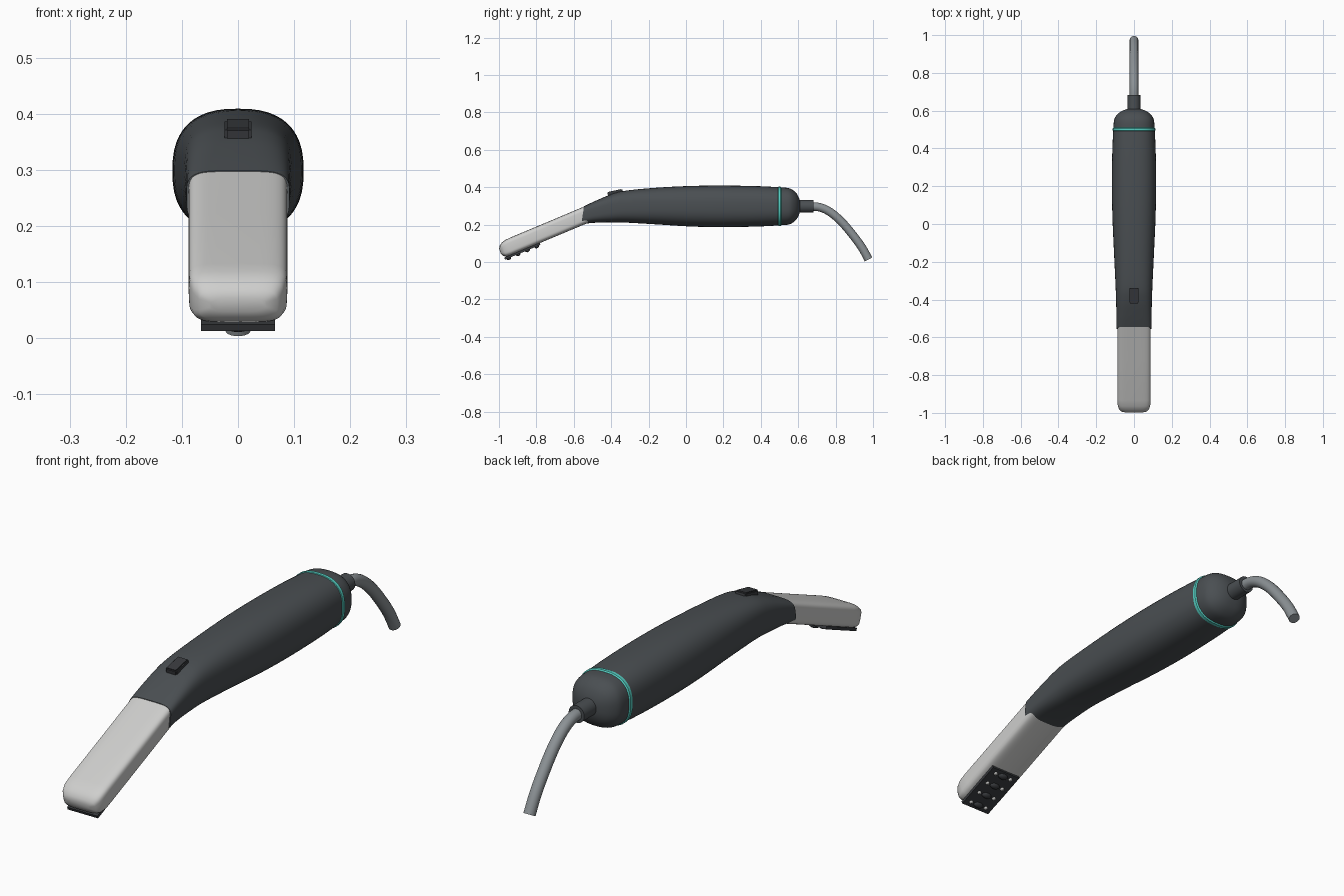
import bpy, bmesh, math
from mathutils import Vector, Matrix

if "Cube" in bpy.data.objects:
    bpy.data.objects.remove(bpy.data.objects["Cube"])


def material(name, rgb):
    m = bpy.data.materials.new(name)
    m.diffuse_color = (*rgb, 1)
    m.use_nodes = True
    m.node_tree.nodes["Principled BSDF"].inputs["Base Color"].default_value = m.diffuse_color
    return m


CHARCOAL = material("charcoal", (0.068, 0.077, 0.084))
BLACK = material("near black", (0.04, 0.043, 0.048))
LIGHT = material("light grey", (0.62, 0.62, 0.61))
TEAL = material("teal", (0.09, 0.62, 0.54))
CABLE = material("cable grey", (0.26, 0.285, 0.3))


def finish(bm, name, mat, angle=40):
    bmesh.ops.recalc_face_normals(bm, faces=bm.faces)
    me = bpy.data.meshes.new(name)
    bm.to_mesh(me)
    bm.free()
    me.materials.append(mat)
    ob = bpy.data.objects.new(name, me)
    bpy.context.collection.objects.link(ob)
    bpy.context.view_layer.objects.active = ob
    ob.select_set(True)
    bpy.ops.object.shade_smooth_by_angle(angle=math.radians(angle))
    ob.select_set(False)
    return ob


def spline(rows, steps):
    """Smoothly interpolate rows of numbers."""
    out = []
    for i in range(len(rows) - 1):
        a, b, c, d = (rows[max(0, min(len(rows) - 1, i + k))] for k in (-1, 0, 1, 2))
        for s in range(steps):
            t = s / steps
            out.append([0.5 * (2 * q + (r - p) * t + (2 * p - 5 * q + 4 * r - u) * t * t
                               + (3 * q - p - 3 * r + u) * t ** 3)
                        for p, q, r, u in zip(a, b, c, d)])
    return out + [rows[-1]]


def loft(name, mat, rows, steps=1, n=48):
    """Rows: top y, top z, bottom y, bottom z, half width, squareness."""
    bm = bmesh.new()
    rings = []
    for ty, tz, by, bz, w, e in spline(rows, steps):
        ring = []
        for k in range(n):
            a = 2 * math.pi * k / n
            c, s = math.cos(a), math.sin(a)
            u = math.copysign(abs(c) ** (2 / e), c)
            v = math.copysign(abs(s) ** (2 / e), s) / 2 + 0.5
            ring.append(bm.verts.new((w * u, by + (ty - by) * v, bz + (tz - bz) * v)))
        rings.append(ring)
    for p, q in zip(rings, rings[1:]):
        for k in range(n):
            j = (k + 1) % n
            bm.faces.new((p[k], p[j], q[j], q[k]))
    bm.faces.new(rings[0])
    bm.faces.new(rings[-1])
    return finish(bm, name, mat)


def box(name, mat, size, place, bevel=0.0):
    bm = bmesh.new()
    bmesh.ops.create_cube(bm, size=1, matrix=Matrix.Diagonal((*size, 1)))
    if bevel:
        bmesh.ops.bevel(bm, geom=bm.edges[:], offset=bevel, segments=2, affect='EDGES')
    bm.transform(place)
    return finish(bm, name, mat)


# Handle
loft("handle", CHARCOAL, [
    (-0.545, 0.299, -0.560, 0.203, 0.092, 4.0),
    (-0.48, 0.329, -0.49, 0.210, 0.093, 3.6),
    (-0.40, 0.362, -0.40, 0.212, 0.095, 3.2),
    (-0.32, 0.382, -0.32, 0.211, 0.098, 2.9),
    (-0.15, 0.398, -0.15, 0.201, 0.106, 2.6),
    (0.03, 0.407, 0.03, 0.190, 0.114, 2.5),
    (0.20, 0.409, 0.20, 0.187, 0.117, 2.5),
    (0.38, 0.406, 0.38, 0.190, 0.115, 2.5),
    (0.50, 0.400, 0.50, 0.196, 0.110, 2.5)], 5)

# Accent ring and rounded end cap
loft("accent_ring", TEAL, [
    (y, 0.401 + d, y, 0.195 - d, 0.111 + d, 2.5)
    for y, d in ((0.491, -0.003), (0.494, 0.002), (0.506, 0.002), (0.511, -0.003))])
loft("end_cap", CHARCOAL, [
    (y, 0.298 + h, y, 0.298 - h, w, 2.5) for y, h, w in (
        (0.50, 0.101, 0.109), (0.54, 0.099, 0.107), (0.565, 0.091, 0.100),
        (0.588, 0.073, 0.080), (0.602, 0.050, 0.056), (0.609, 0.028, 0.032),
        (0.611, 0.010, 0.010))], 3)

# Strain relief and cable
loft("strain_relief", CHARCOAL, [
    (y, 0.298 + r, y, 0.298 - r, r, 2.0)
    for y, r in ((0.60, 0.034), (0.683, 0.034))], n=32)
path = [Vector(p) for p in spline([
    (0, 0.66, 0.297), (0, 0.715, 0.293), (0, 0.77, 0.268), (0, 0.83, 0.217),
    (0, 0.89, 0.147), (0, 0.94, 0.079), (0, 0.976, 0.014)], 4)]
rows = []
for i, p in enumerate(path):
    t = (path[min(i + 1, len(path) - 1)] - path[max(i - 1, 0)]).normalized()
    up = Vector((0, -t.z, t.y)) * 0.0225
    a, b = p + up, p - up
    rows.append((a.y, a.z, b.y, b.z, 0.0225, 2.0))
loft("cable", CABLE, rows, n=20)

# Angled head with a rounded tip
loft("head", LIGHT, [
    (-0.50, 0.316, -0.465, 0.234, 0.088, 5),
    (-0.72, 0.223, -0.685, 0.142, 0.088, 5),
    (-0.935, 0.133, -0.90, 0.052, 0.088, 5),
    (-0.965, 0.119, -0.935, 0.037, 0.087, 5),
    (-0.985, 0.104, -0.960, 0.029, 0.081, 4.5),
    (-0.996, 0.087, -0.978, 0.033, 0.070, 4),
    (-0.999, 0.072, -0.991, 0.047, 0.050, 3.5)])

# Slide switch on the handle's shoulder
tilt = Matrix.Rotation(math.radians(12), 4, 'X')
box("switch", BLACK, (0.048, 0.082, 0.028),
    Matrix.Translation((0, -0.378, 0.369)) @ tilt, 0.004)

# Contact plate under the head, with domes and studs
under = Matrix.Translation((0, -0.875, 0.058)) @ Matrix.Rotation(math.radians(22.7), 4, 'X')
box("contact_plate", BLACK, (0.132, 0.205, 0.012), under)


def bumps(name, mat, xs, radius, height):
    bm = bmesh.new()
    for x in xs:
        for row in range(4):
            at = Matrix.Translation((x, -0.081 + 0.054 * row, -0.006))
            bmesh.ops.create_uvsphere(
                bm, u_segments=16, v_segments=8, radius=1,
                matrix=under @ at @ Matrix.Diagonal((radius, radius * 0.6 if not x else radius, height, 1)))
    return finish(bm, name, mat)


bumps("contact_domes", BLACK, (0,), 0.022, 0.010)
bumps("contact_studs", LIGHT, (-0.037, 0.037), 0.008, 0.005)
